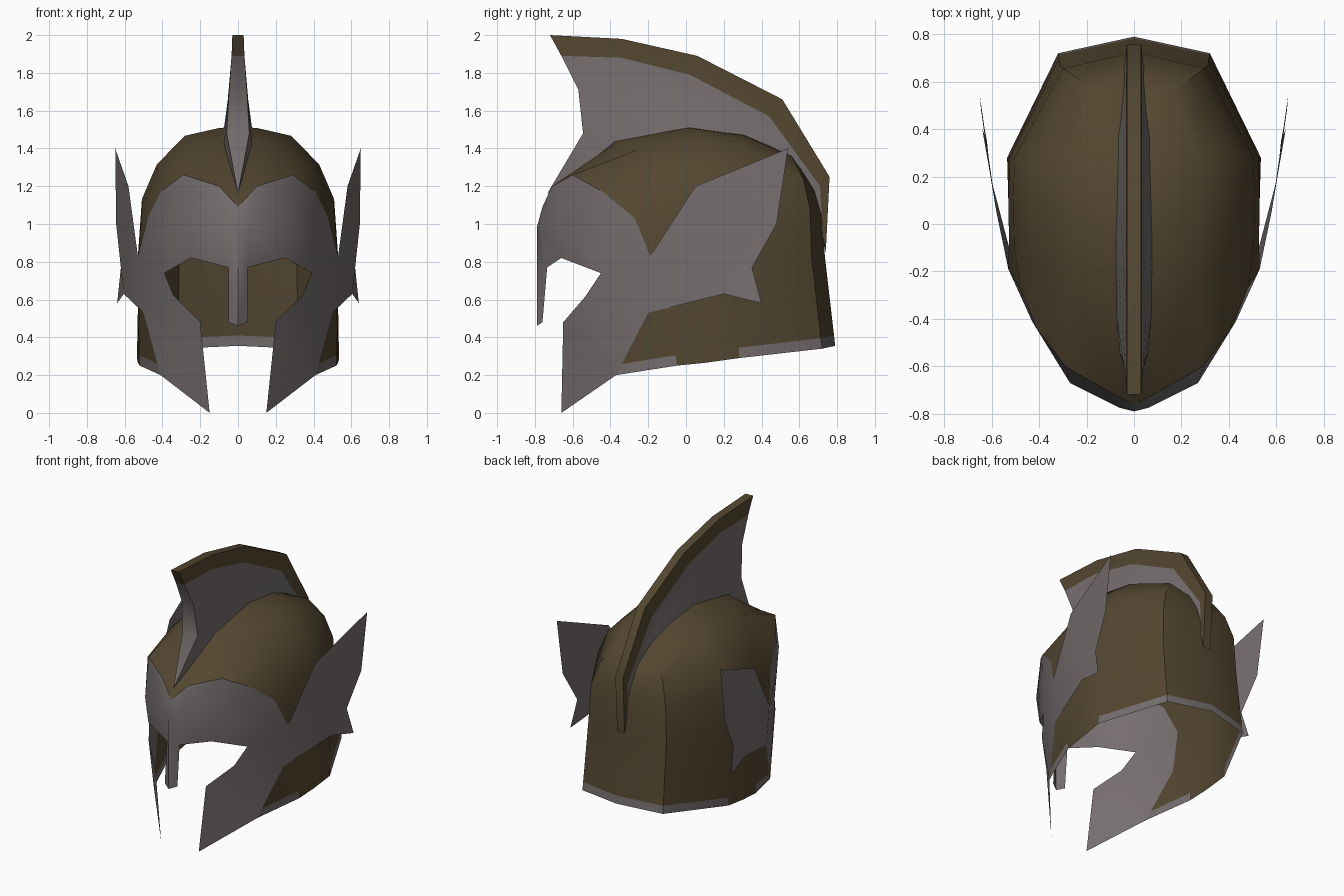
import bpy, math
from mathutils import Vector

if "Cube" in bpy.data.objects:
    bpy.data.objects.remove(bpy.data.objects["Cube"])


def material(name, rgb):
    m = bpy.data.materials.new(name)
    m.diffuse_color = (*rgb, 1)
    m.use_nodes = True
    m.node_tree.nodes["Principled BSDF"].inputs["Base Color"].default_value = m.diffuse_color
    return m


steel = material("worn_grey_steel", (0.18, 0.155, 0.155))
bronze = material("dark_bronze", (0.088, 0.062, 0.030))


def half_part(name, verts, faces, slots, angle):
    """Right half of a part, mirrored across x = 0 and shaded smooth."""
    me = bpy.data.meshes.new(name)
    me.from_pydata([tuple(v) for v in verts], [], faces)
    me.materials.append(steel)
    me.materials.append(bronze)
    for p, s in zip(me.polygons, slots):
        p.material_index = s
    ob = bpy.data.objects.new(name, me)
    bpy.context.collection.objects.link(ob)
    mod = ob.modifiers.new("mirror", 'MIRROR')
    mod.use_clip = True
    mod.merge_threshold = 0.001
    bpy.ops.object.select_all(action='DESELECT')
    ob.select_set(True)
    bpy.context.view_layer.objects.active = ob
    bpy.ops.object.modifier_apply(modifier="mirror")
    bpy.ops.object.mode_set(mode='EDIT')
    bpy.ops.mesh.select_all(action='SELECT')
    bpy.ops.mesh.normals_make_consistent(inside=False)
    bpy.ops.object.mode_set(mode='OBJECT')
    bpy.ops.object.shade_smooth_by_angle(angle=math.radians(angle))
    return ob


# Seam where the face plate meets the shell, from forehead to cheek
seam = [Vector(p) for p in (
    (0, -0.76, 1.09), (0.10, -0.71, 1.2), (0.29, -0.6, 1.26),
    (0.41, -0.44, 1.17), (0.48, -0.27, 1.03), (0.53, -0.19, 0.83),
    (0.50, -0.2, 0.53), (0.41, -0.37, 0.2))]

# Face plate with nose guard, eye opening, cheek and side wing
P = dict(zip(("t0", "t1", "t2", "t3", "t4", "t5", "j", "k"), seam))
P.update({k: Vector(v) for k, v in dict(
    n0=(0, -0.79, 0.98), n1=(0, -0.79, 0.46), m=(0.06, -0.775, 1.0),
    b=(0.27, -0.67, 1.0), s=(0.43, -0.41, 0.92),
    e0=(0.05, -0.76, 0.48), e1=(0.05, -0.735, 0.77), e2=(0.25, -0.66, 0.82),
    e3=(0.39, -0.45, 0.74), e4=(0.34, -0.53, 0.62), e5=(0.2, -0.65, 0.48),
    e6=(0.15, -0.66, 0),
    w1=(0.58, 0.05, 1.2), w2=(0.65, 0.54, 1.4), w3=(0.645, 0.48, 1.0),
    w4=(0.62, 0.35, 0.77), w5=(0.64, 0.40, 0.58), w6=(0.605, 0.2, 0.63)).items()})
names = list(P)
plate = ("n1 e0 e1 n0", "n0 e1 m", "t0 n0 m t1", "m b t2 t1", "m e1 e2 b",
         "b s t3 t2", "b e2 e3 s", "s t4 t3", "s e3 t5 t4", "e3 j t5",
         "e3 e4 k j", "e4 e5 k", "e5 e6 k",
         "t5 j w6 w1", "w6 w4 w3 w1", "w6 w5 w4", "w1 w3 w2")
faces = [[names.index(n) for n in f.split()] for f in plate]
half_part("face_plate", P.values(), faces, [0] * len(faces), 40)

# Shell: each column runs from the crown over the shoulder to the rim
shoulder = ((0, 1), (0.19, 0.99), (0.53, 0.93), (0.81, 0.71), (0.96, 0.44), (1, 0))
columns = [seam[:7] + [seam[7].lerp(seam[6], 0.18), seam[7]]]
for ty, tz, mx, my, rx, ry, rz in (
        (-0.43, 1.44, 0.527, -0.08, 0.52, -0.05, 0.25),
        (0.0, 1.515, 0.53, 0.12, 0.53, 0.10, 0.265),
        (0.31, 1.475, 0.525, 0.28, 0.535, 0.28, 0.29),
        (0.44, 1.40, 0.31, 0.665, 0.32, 0.72, 0.34),
        (0.50, 1.30, 0, 0.735, 0, 0.79, 0.355)):
    mid, rim = Vector((mx, my, 0.83)), Vector((rx, ry, rz))
    col = [Vector((mx * s, ty + (my - ty) * s, 0.83 + (tz - 0.83) * h))
           for s, h in shoulder]
    col += [mid.lerp(rim, (0.83 - z) / (0.83 - rz)) for z in (0.53, rz + 0.055, rz)]
    columns.append(col)
R = len(columns[0])
faces, slots = [], []
for c in range(len(columns) - 1):
    for r in range(R - 1):
        a = c * R + r
        faces.append((a, a + 1, a + R + 1, a + R))
        # bare steel along the front and back of the rim
        slots.append(0 if r == R - 2 and c in (0, 3, 4) else 1)
half_part("helmet_shell", [v for c in columns for v in c], faces, slots, 40)

# Crest: outer edge, lower line of the bronze band, base, base half width
outer = ((-0.72, 2.0), (-0.34, 1.98), (0.06, 1.89), (0.51, 1.66), (0.76, 1.25), (0.74, 0.85))
band = ((-0.66, 1.89), (-0.34, 1.88), (0.02, 1.79), (0.44, 1.57), (0.71, 1.2), (0.725, 0.93))
base = ((-0.545, 1.48), (-0.38, 1.43), (0, 1.48), (0.36, 1.42), (0.59, 1.2), (0.68, 0.9))
width = (0.06, 0.075, 0.078, 0.07, 0.055, 0.03)
verts, faces, slots = [], [], []
for i, (o, t, b, w) in enumerate(zip(outer, band, base, width)):
    m = (-0.57, 1.71) if i == 0 else ((t[0] + b[0]) / 2, (t[1] + b[1]) / 2)
    verts += [(0, *o), (0.03, *o), (0.034, *t), ((0.034 + w) / 2, *m), (w, *b)]
for c in range(5):
    for r in range(4):
        a = c * 5 + r
        faces.append((a, a + 1, a + 6, a + 5))
        slots.append(1 if r < 2 else 0)
# front edge and the pointed toe on the forehead
n = len(verts)
verts += [(0, *band[0]), (0, -0.57, 1.71), (0, *base[0]), (0, -0.735, 1.16)]
faces += [(0, 1, 2, n), (n, 2, 3, n + 1), (n + 1, 3, 4, n + 2),
          (n + 2, 4, n + 3), (n + 3, 4, 9)]
slots += [1, 0, 0, 0, 0]
half_part("crest", verts, faces, slots, 40)
